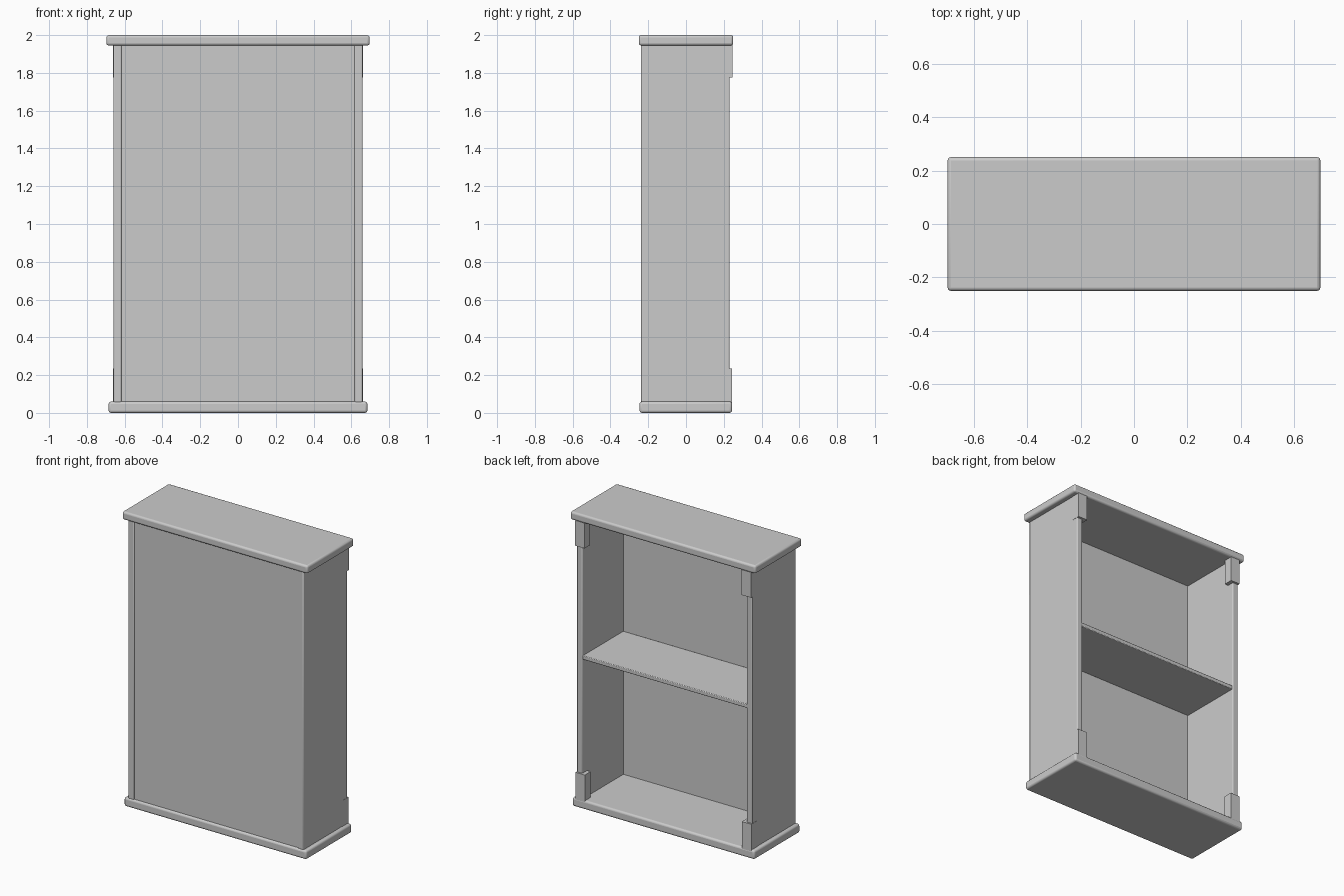
import bpy

if "Cube" in bpy.data.objects:
    bpy.data.objects.remove(bpy.data.objects["Cube"])


def box(name, x, y, z, bevel=0.0, segments=2):
    """Axis-aligned board given as (min, max) ranges, with optional rounded edges."""
    lo, hi = zip(x, y, z)
    bpy.ops.mesh.primitive_cube_add(size=1, location=[(a + b) / 2 for a, b in zip(lo, hi)])
    ob = bpy.context.object
    ob.name = name
    ob.scale = [b - a for a, b in zip(lo, hi)]
    bpy.ops.object.transform_apply(location=False, rotation=False, scale=True)
    if bevel:
        mod = ob.modifiers.new("rounded_edges", 'BEVEL')
        mod.width = bevel
        mod.segments = segments
        bpy.ops.object.shade_smooth_by_angle()
    return ob


# Top and bottom boards, overhanging the carcass
box("top_board", (-0.697, 0.697), (-0.25, 0.25), (1.945, 2.0), 0.013, 3)
box("bottom_board", (-0.685, 0.685), (-0.246, 0.244), (0.0, 0.06), 0.013, 3)

# Closed front panel and middle shelf
box("front_panel", (-0.622, 0.622), (-0.232, -0.21), (0.055, 1.95))
box("shelf", (-0.622, 0.622), (-0.212, 0.225), (1.005, 1.032), 0.004)

# Side boards with corner blocks at the open back
for label, s in (("left", -1), ("right", 1)):
    def span(a, b):
        return tuple(sorted((s * a, s * b)))

    box(label + "_side", span(0.617, 0.659), (-0.238, 0.231), (0.055, 1.95), 0.006)
    box(label + "_upper_block", span(0.59, 0.6605), (0.185, 0.246), (1.775, 1.947))
    box(label + "_lower_block", span(0.59, 0.6605), (0.18, 0.243), (0.05, 0.235))
